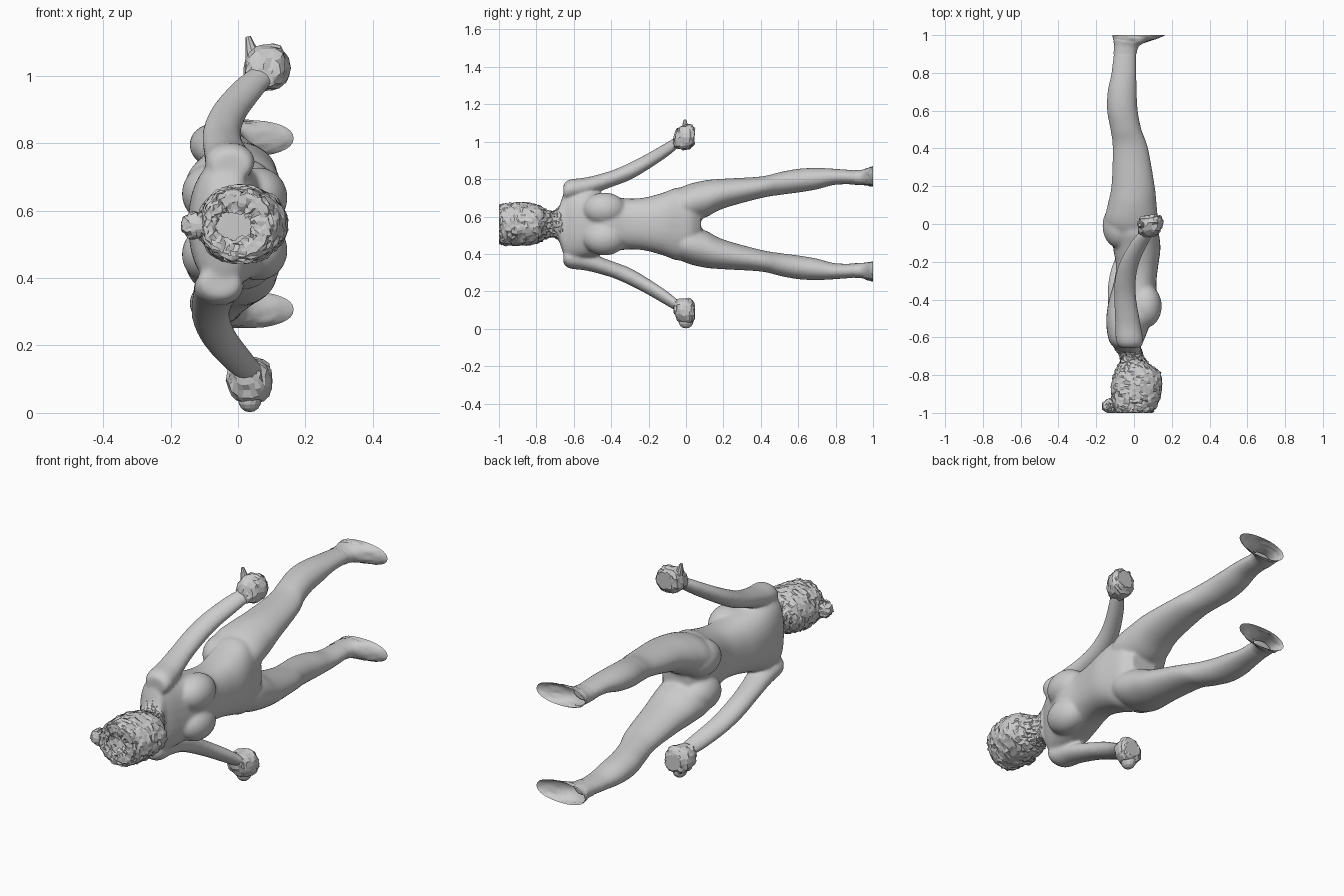
import bpy, bmesh, math, random
from mathutils import Vector, Matrix

random.seed(4)
MID = 0.56  # height of the symmetry plane of the lying figure


def spline(rows, sub):
    """Catmull-Rom through the section rows."""
    out = []
    for i in range(len(rows) - 1):
        a, b, c, d = (Vector(rows[max(0, min(len(rows) - 1, i + k))]) for k in (-1, 0, 1, 2))
        for j in range(sub):
            t = j / sub
            out.append(0.5 * (2 * b + (c - a) * t + (2 * a - 5 * b + 4 * c - d) * t * t
                              + (3 * b - a - 3 * c + d) * t ** 3))
    return out + [Vector(rows[-1])]


def loft(bm, rows, side=1, dx=0.0, n=32, sub=5, power=2.0, caps=True):
    """Rows: y, x low, x high, lateral low, lateral high (lateral from MID)."""
    rings = []
    for y, x0, x1, z0, z1 in spline(rows, sub):
        ring = []
        for k in range(n):
            a = 2 * math.pi * k / n
            c, s = math.cos(a), math.sin(a)
            c = math.copysign(abs(c) ** (2 / power), c)
            s = math.copysign(abs(s) ** (2 / power), s)
            ring.append(bm.verts.new(((x0 + x1) / 2 + c * (x1 - x0) / 2 + dx, y,
                                      MID + side * ((z0 + z1) / 2 + s * (z1 - z0) / 2))))
        rings.append(ring)
    for p, q in zip(rings, rings[1:]):
        for k in range(n):
            bm.faces.new((p[k], p[(k + 1) % n], q[(k + 1) % n], q[k]))
    if caps:
        bm.faces.new(rings[0])
        bm.faces.new(rings[-1])


def ball(bm, loc, rad, u=28, v=18):
    m = Matrix.Translation(loc) @ Matrix.Diagonal((*rad, 1))
    return bmesh.ops.create_uvsphere(bm, u_segments=u, v_segments=v, radius=1, matrix=m)["verts"]


def jitter(verts, amount):
    for v in verts:
        v.co += Vector([random.uniform(-amount, amount) for _ in range(3)])
        v.co.y = max(-1, min(1, v.co.y))


def finish(bm, name, smooth=True):
    bmesh.ops.recalc_face_normals(bm, faces=bm.faces)
    me = bpy.data.meshes.new(name)
    bm.to_mesh(me)
    bm.free()
    me.polygons.foreach_set("use_smooth", [smooth] * len(me.polygons))
    ob = bpy.data.objects.new(name, me)
    bpy.context.collection.objects.link(ob)
    return ob


# Body: torso, legs and arms fused by a voxel remesh
TORSO = [(-0.74, -0.07, 0.06, -0.065, 0.065), (-0.69, -0.075, 0.045, -0.07, 0.07),
         (-0.65, -0.11, 0.035, -0.17, 0.17), (-0.61, -0.135, 0.055, -0.19, 0.19),
         (-0.52, -0.147, 0.09, -0.18, 0.18), (-0.42, -0.137, 0.125, -0.155, 0.155),
         (-0.32, -0.11, 0.118, -0.137, 0.137), (-0.23, -0.095, 0.127, -0.14, 0.14),
         (-0.13, -0.11, 0.14, -0.165, 0.165), (-0.04, -0.12, 0.13, -0.195, 0.195),
         (0.03, -0.11, 0.115, -0.17, 0.17), (0.08, -0.07, 0.075, -0.10, 0.10)]
LEG = [(-0.09, -0.09, 0.09, 0.03, 0.16), (0.0, -0.155, 0.125, 0.01, 0.208),
       (0.1, -0.14, 0.12, 0.033, 0.233), (0.2, -0.12, 0.11, 0.083, 0.242),
       (0.4, -0.113, 0.075, 0.138, 0.254), (0.5, -0.125, 0.04, 0.155, 0.277),
       (0.6, -0.143, 0.02, 0.168, 0.295), (0.7, -0.14, 0.015, 0.185, 0.30),
       (0.8, -0.12, 0.013, 0.21, 0.295), (0.92, -0.106, 0.012, 0.211, 0.286)]
ARM = [(-0.655, -0.08, 0.03, 0.13, 0.215), (-0.62, -0.10, 0.045, 0.13, 0.238),
       (-0.53, -0.105, 0.03, 0.15, 0.25), (-0.4, -0.11, 0.008, 0.197, 0.285),
       (-0.3, -0.107, 0.005, 0.235, 0.328), (-0.2, -0.08, 0.025, 0.293, 0.38),
       (-0.1, -0.025, 0.072, 0.36, 0.438), (-0.045, 0.02, 0.105, 0.405, 0.47)]
bm = bmesh.new()
loft(bm, TORSO, power=2.4)
for s in (1, -1):
    loft(bm, LEG, s)
    loft(bm, ARM, s, 0.005 if s > 0 else -0.028)
    ball(bm, (0.06, -0.435, MID + s * 0.078), (0.087, 0.115, 0.09))    # breast
    ball(bm, (-0.075, -0.01, MID + s * 0.09), (0.092, 0.12, 0.09))     # buttock
body = finish(bm, "body")
rm = body.modifiers.new("fuse", "REMESH")
rm.mode = "VOXEL"
rm.voxel_size = 0.008
rm.use_smooth_shade = True
sm = body.modifiers.new("soften", "SMOOTH")
sm.factor, sm.iterations = 0.5, 10

# Hands: ragged loosely closed fists, the upper one with a thumb
HAND = [(-0.065, 0.035, 0.105, 0.41, 0.46), (-0.045, 0.022, 0.135, 0.40, 0.515),
        (0.0, 0.018, 0.152, 0.395, 0.53), (0.03, 0.03, 0.15, 0.405, 0.53),
        (0.045, 0.055, 0.14, 0.43, 0.51)]
for s, dx, name in ((1, 0.0, "upper_hand"), (-1, -0.05, "lower_hand")):
    bm = bmesh.new()
    loft(bm, HAND, s, dx, n=18, sub=3, power=2.3)
    jitter(bm.verts, 0.005)
    if s > 0:
        m = Matrix.Translation((0.04, -0.005, MID + 0.515)) @ Matrix.Rotation(-0.25, 4, "Y")
        bmesh.ops.create_cone(bm, segments=8, radius1=0.028, radius2=0.008, depth=0.085,
                              cap_ends=True, matrix=m)
    else:
        ball(bm, (0.035, 0.0, MID - 0.52), (0.035, 0.04, 0.038), 12, 8)  # knuckles
    finish(bm, name, False)

# Feet: thin open shells flaring to the flat sole plane
FOOT = [(0.90, -0.108, 0.013, 0.21, 0.288), (0.94, -0.106, 0.025, 0.208, 0.29),
        (0.965, -0.108, 0.07, 0.206, 0.298), (0.985, -0.11, 0.13, 0.203, 0.304),
        (1.0, -0.115, 0.165, 0.20, 0.308)]
for s, name in ((1, "upper_foot"), (-1, "lower_foot")):
    bm = bmesh.new()
    loft(bm, FOOT, s, sub=3, power=2.2, caps=False)
    jitter([v for v in bm.verts if 0.96 < v.co.y < 0.999], 0.003)
    finish(bm, name)

# Head: rough curly hair shell, open at the crown
HEAD = [(-0.66, -0.10, 0.04, -0.11, 0.11), (-0.70, -0.075, 0.05, -0.072, 0.072),
        (-0.74, -0.08, 0.08, -0.075, 0.075), (-0.79, -0.105, 0.14, -0.10, 0.10),
        (-0.86, -0.118, 0.145, -0.115, 0.113), (-0.93, -0.118, 0.135, -0.117, 0.113),
        (-0.98, -0.11, 0.112, -0.112, 0.107), (-1.0, -0.10, 0.085, -0.095, 0.09),
        (-0.99, -0.065, 0.04, -0.045, 0.035)]
bm = bmesh.new()
loft(bm, HEAD, n=44, sub=5, caps=False)
jitter(bm.verts, 0.006)
finish(bm, "head", False)

# Hair bun at the back of the crown
bm = bmesh.new()
ball(bm, (-0.125, -0.965, MID - 0.005), (0.045, 0.04, 0.04), 16, 12)
jitter(bm.verts, 0.006)
finish(bm, "hair_bun", False)
